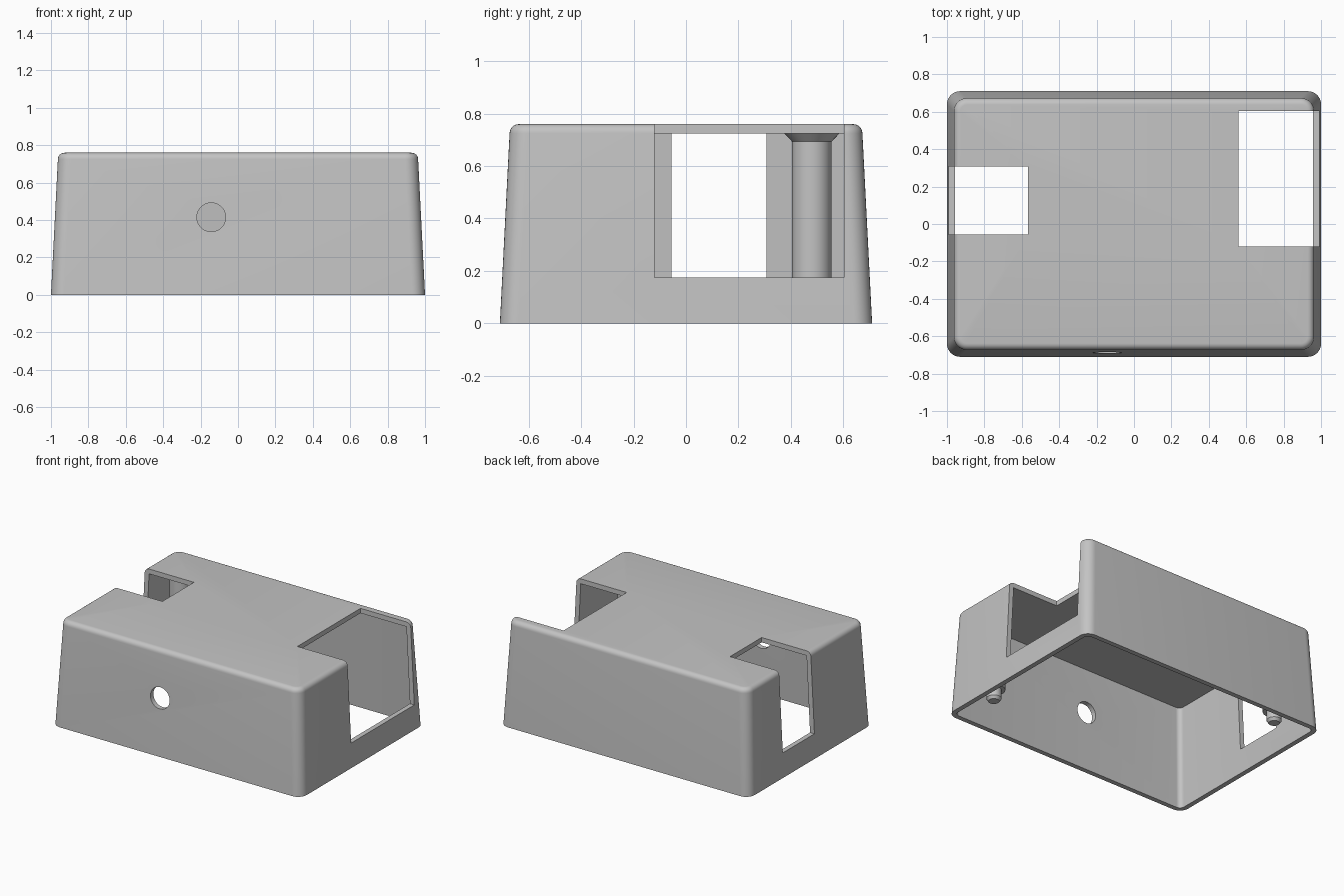
import bpy
import bmesh
from math import sin, cos, pi, radians
from mathutils import Matrix, Vector

if "Cube" in bpy.data.objects:
    bpy.data.objects.remove(bpy.data.objects["Cube"], do_unlink=True)

HALF_X, HALF_Y, HEIGHT = 1.0, 0.71, 0.76
WALL, DRAFT, ROUND, CORNER = 0.035, 0.037, 0.035, 0.07
CEILING = HEIGHT - WALL

grey = bpy.data.materials.new("grey plastic")
grey.use_nodes = True
grey.diffuse_color = (0.55, 0.55, 0.55, 1)
grey.node_tree.nodes["Principled BSDF"].inputs["Base Color"].default_value = grey.diffuse_color


def make_object(name, bm):
    bmesh.ops.recalc_face_normals(bm, faces=bm.faces)
    mesh = bpy.data.meshes.new(name)
    bm.to_mesh(mesh)
    bm.free()
    obj = bpy.data.objects.new(name, mesh)
    bpy.context.collection.objects.link(obj)
    mesh.materials.append(grey)
    return obj


def select(obj):
    bpy.ops.object.select_all(action="DESELECT")
    obj.select_set(True)
    bpy.context.view_layer.objects.active = obj


def smooth(obj):
    select(obj)
    bpy.ops.object.shade_smooth_by_angle(angle=radians(30))


def loft(bm, rings):
    """Skin a list of equal rings and cap both ends."""
    loops = [[bm.verts.new(p) for p in ring] for ring in rings]
    n = len(loops[0])
    for a, b in zip(loops, loops[1:]):
        for i in range(n):
            j = (i + 1) % n
            bm.faces.new((a[i], a[j], b[j], b[i]))
    bm.faces.new(loops[0])
    bm.faces.new(loops[-1])


def rounded_rect(inset, z, radius, steps=8):
    """Rectangle with round corners, inset from the base outline."""
    ring = []
    for k, (sx, sy) in enumerate([(1, 1), (-1, 1), (-1, -1), (1, -1)]):
        cx = sx * (HALF_X - inset - radius)
        cy = sy * (HALF_Y - inset - radius)
        for i in range(steps + 1):
            a = (k + i / steps) * pi / 2
            ring.append((cx + radius * cos(a), cy + radius * sin(a), z))
    return ring


# Tapered shell: inner ceiling, inner wall, rim, outer wall, rounded top edge
rings = [
    rounded_rect(WALL + DRAFT, CEILING, CORNER - WALL),
    rounded_rect(WALL, 0, CORNER - WALL),
    rounded_rect(0, 0, CORNER),
]
for i in range(7):
    a = i / 6 * pi / 2
    inset = ROUND * (1 - cos(a))
    rings.append(rounded_rect(DRAFT + inset, HEIGHT - ROUND * (1 - sin(a)), CORNER - inset))
bm = bmesh.new()
loft(bm, rings)
shell = make_object("case_shell", bm)


def box_cutter(low, high):
    bm = bmesh.new()
    low, high = Vector(low), Vector(high)
    bmesh.ops.create_cube(bm, size=1)
    bmesh.ops.scale(bm, vec=high - low, verts=bm.verts)
    bmesh.ops.translate(bm, vec=(low + high) / 2, verts=bm.verts)
    return make_object("notch_cutter", bm)


def hole_cutter(x, z, radius):
    bm = bmesh.new()
    bmesh.ops.create_cone(bm, cap_ends=True, segments=48, radius1=radius, radius2=radius, depth=0.3)
    bmesh.ops.rotate(bm, matrix=Matrix.Rotation(pi / 2, 3, "X"), verts=bm.verts)
    bmesh.ops.translate(bm, vec=(x, -HALF_Y, z), verts=bm.verts)
    return make_object("hole_cutter", bm)


# Side notches open through the roof, and the round front hole
cutters = [
    box_cutter((0.56, -0.12, 0.175), (1.2, 0.603, 1)),
    box_cutter((-1.2, -0.055, 0.175), (-0.568, 0.307, 1)),
    hole_cutter(-0.143, 0.415, 0.077),
]
for cutter in cutters:
    cutter.hide_render = True
    mod = shell.modifiers.new("cut", "BOOLEAN")
    mod.operation = "DIFFERENCE"
    mod.solver = "EXACT"
    mod.object = cutter
    select(shell)
    bpy.ops.object.modifier_apply(modifier=mod.name)
    bpy.data.objects.remove(cutter, do_unlink=True)
smooth(shell)

# Mounting posts: flared at the ceiling, stepped to a chamfered pin below
PROFILE = [(0.036, 0.075), (0.05, 0.095), (0.05, 0.16), (0.075, 0.16),
           (0.075, 0.693), (0.106, CEILING), (0.106, CEILING + 0.01)]
SIDES = 40
for name, x, y in [("front_post", 0.795, -0.48), ("back_post", -0.795, 0.48)]:
    bm = bmesh.new()
    loft(bm, [[(x + r * cos(2 * pi * i / SIDES), y + r * sin(2 * pi * i / SIDES), z)
               for i in range(SIDES)] for r, z in PROFILE])
    smooth(make_object(name, bm))
